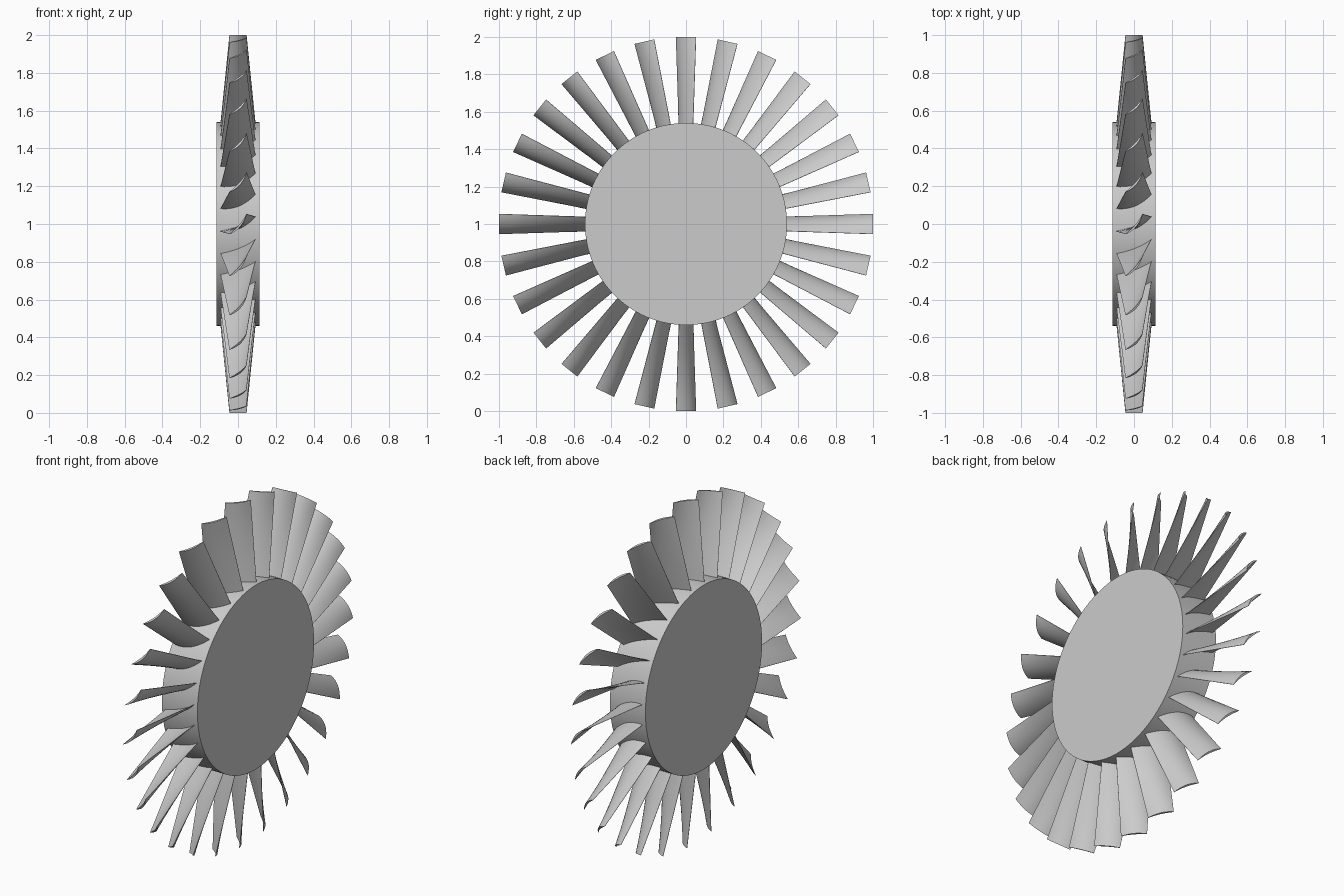
import bpy, bmesh, math
from mathutils import Vector, Matrix

if "Cube" in bpy.data.objects:
    bpy.data.objects.remove(bpy.data.objects["Cube"], do_unlink=True)

BLADES = 28
CENTRE = Vector((0, 0, 1))

metal = bpy.data.materials.new("light grey metal")
metal.use_nodes = True
grey = (0.6, 0.6, 0.6, 1)
metal.diffuse_color = grey
metal.node_tree.nodes["Principled BSDF"].inputs["Base Color"].default_value = grey


def finish(obj, angle):
    obj.data.materials.append(metal)
    bpy.ops.object.select_all(action='DESELECT')
    obj.select_set(True)
    bpy.context.view_layer.objects.active = obj
    bpy.ops.object.shade_smooth_by_angle(angle=math.radians(angle))


# Hub: a solid disc on the x axis
bpy.ops.mesh.primitive_cylinder_add(vertices=112, radius=0.54, depth=0.23,
                                    location=CENTRE, rotation=(0, math.pi / 2, 0))
hub = bpy.context.object
hub.name = "hub"
finish(hub, 30)


def section(half_x, half_t, radius, steps=12):
    """Closed cambered section; x is axial, y tangential, z radial."""
    chord = Vector((half_x, half_t, 0)) * 2
    bulge = Vector((chord.y, -chord.x, 0))
    start = Vector((0, 0, radius)) - chord / 2
    upper, lower = [], []
    for i in range(steps + 1):
        s = i / steps
        arch = 4 * s * (1 - s)
        camber = 0.09 * arch
        thick = 0.005 + 0.035 * arch * (1.3 - 0.6 * s)
        upper.append(start + chord * s + bulge * (camber + thick))
        lower.append(start + chord * s + bulge * (camber - thick))
    return upper + lower[::-1]


# Blade: sections lofted from root to tip, wider in x at the root, steeper at the tip
bm = bmesh.new()
rings = []
STATIONS = 8
for k in range(STATIONS + 1):
    f = k / STATIONS
    ring = section(0.094 - 0.049 * f, 0.038 + 0.016 * f, 0.52 + 0.48 * f)
    rings.append([bm.verts.new(p) for p in ring])
n = len(rings[0])
for a, b in zip(rings, rings[1:]):
    for i in range(n):
        j = (i + 1) % n
        bm.faces.new((a[i], a[j], b[j], b[i]))
bm.faces.new(rings[0])
bm.faces.new(rings[-1])
bmesh.ops.recalc_face_normals(bm, faces=bm.faces)
blade_mesh = bpy.data.meshes.new("blade")
bm.to_mesh(blade_mesh)
bm.free()

# Ring of identical blades around the hub
for i in range(BLADES):
    blade = bpy.data.objects.new(f"blade_{i + 1}", blade_mesh)
    bpy.context.collection.objects.link(blade)
    blade.matrix_world = (Matrix.Translation(CENTRE)
                          @ Matrix.Rotation(math.tau * i / BLADES, 4, 'X'))
    if i == 0:
        finish(blade, 40)
